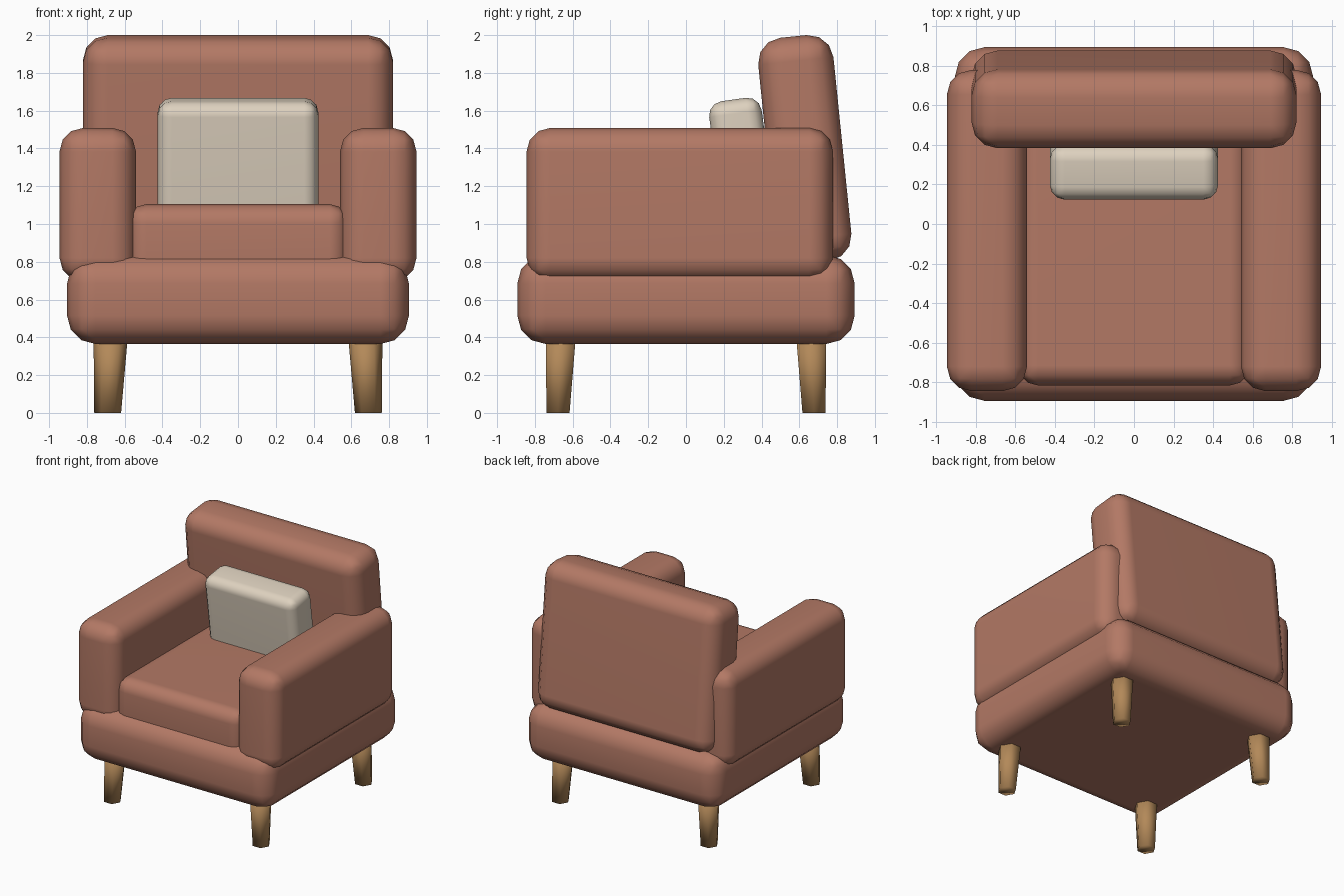
import bpy, bmesh, math
from mathutils import Vector, Matrix

if "Cube" in bpy.data.objects:
    bpy.data.objects.remove(bpy.data.objects["Cube"])


def material(name, rgb):
    m = bpy.data.materials.new(name)
    m.diffuse_color = (*rgb, 1)
    m.use_nodes = True
    m.node_tree.nodes["Principled BSDF"].inputs["Base Color"].default_value = m.diffuse_color
    return m


fabric = material("terracotta_fabric", (0.45, 0.19, 0.13))
cream = material("cream_fabric", (0.73, 0.64, 0.52))
wood = material("wood", (0.45, 0.25, 0.10))


def finish(name, bm, mat, mirror=None):
    bmesh.ops.recalc_face_normals(bm, faces=bm.faces)
    me = bpy.data.meshes.new(name)
    bm.to_mesh(me)
    bm.free()
    me.materials.append(mat)
    me.shade_smooth()
    ob = bpy.data.objects.new(name, me)
    bpy.context.collection.objects.link(ob)
    if mirror:
        mod = ob.modifiers.new("mirror", 'MIRROR')
        mod.use_axis = mirror
        mod.use_mirror_merge = False
    return ob


def padded_box(name, centre, size, radius, mat, tilt=0, mirror=None):
    """Upholstered block with rounded edges, tilted about x."""
    bm = bmesh.new()
    bmesh.ops.create_cube(bm, size=1, matrix=Matrix.Diagonal((*size, 1)))
    bmesh.ops.bevel(bm, geom=bm.edges[:], offset=radius, segments=3,
                    profile=0.5, affect='EDGES')
    # keep the large faces flat under smooth shading
    bm.transform(Matrix.Translation(centre) @ Matrix.Rotation(tilt, 4, 'X'))
    ob = finish(name, bm, mat, mirror)
    ob.modifiers.new("weighted_normals", 'WEIGHTED_NORMAL')
    return ob


# Upholstered body
padded_box("base", (0, 0, 0.60), (1.81, 1.786, 0.47), 0.15, fabric)
padded_box("seat", (0, -0.11, 0.9), (1.17, 1.41, 0.41), 0.10, fabric)
padded_box("arms", (0.7425, -0.033, 1.102), (0.405, 1.622, 0.813), 0.125, fabric,
           mirror=(True, False, False))
padded_box("backrest", (0, 0.629, 1.396), (1.64, 0.40, 1.20), 0.13, fabric,
           tilt=math.radians(5.8))

# Loose cushion
padded_box("cushion", (0, 0.297, 1.332), (0.85, 0.28, 0.66), 0.075, cream,
           tilt=math.radians(8))

# Splayed six-sided tapered legs, mirrored to all four corners
bm = bmesh.new()
rings = []
for centre, r in ((Vector((0.690, 0.678, 0.0)), 0.071),
                  (Vector((0.673, 0.661, 0.43)), 0.092)):
    rings.append([bm.verts.new(centre + Vector((r * math.cos(i * math.pi / 3),
                                                r * math.sin(i * math.pi / 3), 0)))
                  for i in range(6)])
for i in range(6):
    j = (i + 1) % 6
    bm.faces.new((rings[0][i], rings[0][j], rings[1][j], rings[1][i]))
bm.faces.new(rings[0][::-1])
bm.faces.new(rings[1])
finish("legs", bm, wood, mirror=(True, True, False))
